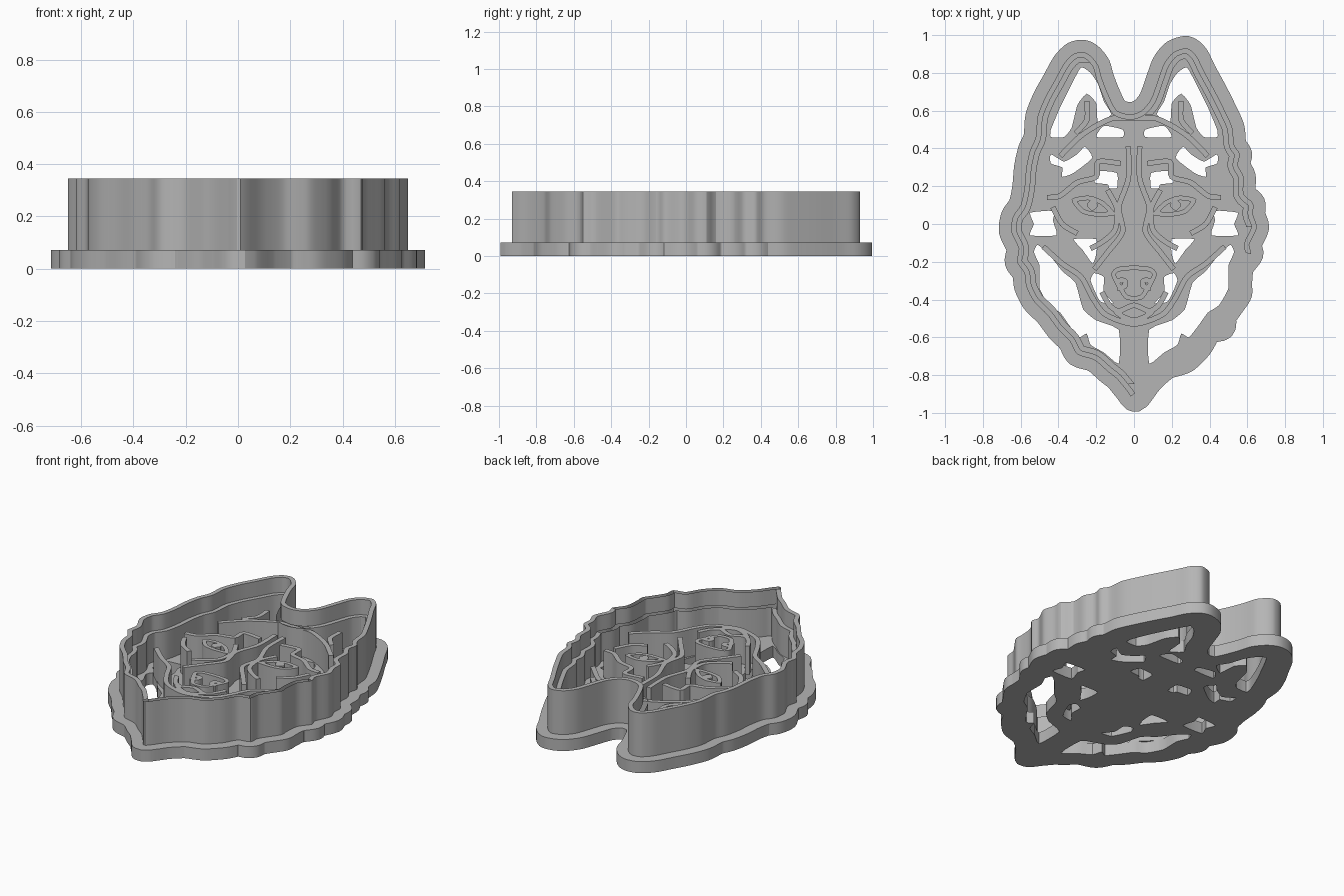
import bpy
import bmesh
from mathutils import Vector
from mathutils.geometry import intersect_point_line

# Heights of the stacked layers
BASE_TOP = 0.072
STEP_TOP = 0.25
BLADE_TOP = 0.345
STAMP_TOP = 0.24
STROKE_HALF_WIDTH = 0.014

default_cube = bpy.data.objects.get("Cube")
if default_cube:
    bpy.data.objects.remove(default_cube, do_unlink=True)

grey = bpy.data.materials.new("plain grey")
grey.use_nodes = True
grey.diffuse_color = (0.46, 0.46, 0.46, 1)
grey.node_tree.nodes["Principled BSDF"].inputs["Base Color"].default_value = grey.diffuse_color


def points(pairs):
    """Turn pairs of hundredths into vectors."""
    return [Vector((x, y)) / 100 for x, y in pairs]


def mirrored(path):
    return [Vector((-p.x, p.y)) for p in path]


def smooth(path, closed, steps=4, tension=0.4):
    """Run a cardinal spline through the points."""
    count = len(path)
    result = []
    for i in range(count if closed else count - 1):
        if closed:
            before, start, end, after = (path[(i + k) % count] for k in (-1, 0, 1, 2))
        else:
            before, start = path[max(i - 1, 0)], path[i]
            end, after = path[i + 1], path[min(i + 2, count - 1)]
        leave, arrive = (end - before) * tension, (after - start) * tension
        for s in range(steps):
            t = s / steps
            rise = t * t * (3 - 2 * t)
            result.append(start * (1 - rise) + end * rise
                          + leave * t * (1 - t) ** 2 - arrive * t * t * (1 - t))
    if not closed:
        result.append(path[-1].copy())
    return result


def distance_to_loop(point, loop):
    best = 10.0
    for i, end in enumerate(loop):
        start = loop[i - 1]
        foot, t = intersect_point_line(point, start, end)
        nearest = start.lerp(end, min(max(t, 0), 1))
        best = min(best, (point - nearest).length)
    return best


def offset(loop, amount):
    """Round-cornered parallel of a clockwise loop, outward when positive."""
    normals = []
    for i, start in enumerate(loop):
        run = loop[(i + 1) % len(loop)] - start
        normals.append(Vector((-run.y, run.x)).normalized())
    raw = []
    for i, start in enumerate(loop):
        end = loop[(i + 1) % len(loop)]
        raw.append(start + (normals[i - 1] + normals[i]).normalized() * amount)
        raw.append((start + end) / 2 + normals[i] * amount)
    return [p for p in raw if distance_to_loop(p, loop) > abs(amount) - 0.002]


def prism(name, loops, bottom, top):
    """Fill nested flat loops and raise them into a solid."""
    curve = bpy.data.curves.new(name, "CURVE")
    curve.dimensions = "2D"
    curve.fill_mode = "BOTH"
    curve.extrude = (top - bottom) / 2
    for loop in loops:
        spline = curve.splines.new("POLY")
        spline.points.add(len(loop) - 1)
        for target, p in zip(spline.points, loop):
            target.co = (p.x, p.y, 0, 1)
        spline.use_cyclic_u = True
    helper = bpy.data.objects.new(name + " helper", curve)
    bpy.context.collection.objects.link(helper)
    graph = bpy.context.evaluated_depsgraph_get()
    mesh = bpy.data.meshes.new_from_object(helper.evaluated_get(graph))
    bpy.data.objects.remove(helper, do_unlink=True)
    bm = bmesh.new()
    bm.from_mesh(mesh)
    bmesh.ops.translate(bm, verts=bm.verts, vec=(0, 0, (top + bottom) / 2))
    bmesh.ops.remove_doubles(bm, verts=bm.verts, dist=0.0002)
    bmesh.ops.recalc_face_normals(bm, faces=bm.faces)
    bm.to_mesh(mesh)
    bm.free()
    mesh.name = name
    mesh.materials.clear()
    mesh.materials.append(grey)
    part = bpy.data.objects.new(name, mesh)
    bpy.context.collection.objects.link(part)
    bpy.ops.object.select_all(action="DESELECT")
    part.select_set(True)
    bpy.context.view_layer.objects.active = part
    bpy.ops.object.shade_smooth_by_angle(angle=0.5)
    return part


def stroke(name, path):
    """Thin upright ridge that follows an open path."""
    line = smooth(path, False, 5)
    left, right = [], []
    for i, p in enumerate(line):
        run = (line[min(i + 1, len(line) - 1)] - line[max(i - 1, 0)]).normalized()
        side = Vector((-run.y, run.x)) * STROKE_HALF_WIDTH
        left.append(p + side)
        right.append(p - side)
    prism(name, [left + right[::-1]], BASE_TOP - 0.01, STAMP_TOP)


def ring(name, path):
    """Closed ridge, given clockwise."""
    loop = smooth(path, True, 5)
    prism(name, [loop, offset(loop, -0.024)], BASE_TOP - 0.01, STAMP_TOP)


# Head silhouette, clockwise from the notch between the ears
right_outline = points([
    (-2, 58), (4, 60), (9, 66), (13, 77), (16, 85), (21, 91), (28, 93), (33, 89),
    (37, 81), (43, 70), (48, 60), (52, 51), (53, 42), (56, 37), (55, 31), (58, 25),
    (58, 16), (63, 11), (63, 5), (65, -2), (61, -11), (62, -16), (57, -23),
    (56, -32), (56, -37), (52, -43), (48, -49), (47, -55), (40, -57), (35, -65),
    (28, -72), (23, -74), (17, -76), (9, -83), (1, -93)])
left_outline = points([
    (-4, -88), (-9, -82), (-14, -78), (-21, -72), (-30, -69), (-34, -62), (-40, -56),
    (-46, -48), (-53, -41), (-57, -33), (-58, -26), (-62, -20), (-61, -13), (-65, -4),
    (-64, 4), (-60, 10), (-58, 19), (-57, 30), (-55, 39), (-52, 46), (-51, 57),
    (-47, 67), (-42, 76), (-37, 85), (-32, 90), (-27, 91), (-23, 89), (-19, 84),
    (-17, 77), (-13, 67), (-9, 60)])
outline = smooth(right_outline + left_outline, True, 4)

# Openings through the base, one side only
openings = {
    "ear": [(28, 83), (33, 74), (39, 62), (44, 50), (44, 46), (37, 46), (33, 51), (30, 63),
            (25, 69), (20, 64), (19, 53), (12, 58), (16, 65), (19, 74), (23, 80)],
    "forehead": [(6, 50), (16, 52), (20, 46), (6, 46)],
    "temple": [(22, 35), (26, 41), (30, 37), (37, 33), (44, 37), (44, 32), (38, 30),
               (38, 25), (32, 27)],
    "brow": [(9, 27), (19, 28), (21, 22), (14, 21), (13, 19), (9, 19)],
    "side": [(42, 7), (55, 6), (53, 0), (55, -6), (41, -6), (43, 2)],
    "under eye": [(20, -8), (32, -8), (27, -14), (22, -21), (20, -16)],
    "muzzle": [(16, -28), (21, -26), (23, -30), (18, -41), (11, -42), (16, -36)],
    "cheek": [(8, -56), (8, -74), (16, -68), (23, -64), (25, -58), (29, -60), (34, -54),
              (39, -47), (45, -43), (50, -34), (50, -22), (53, -15), (51, -11), (45, -16),
              (38, -25), (31, -31), (27, -45), (20, -51)],
}
holes = []
for pairs in openings.values():
    hole = smooth(points(pairs), True, 3, 0.25)
    holes += [hole, mirrored(hole)]

# Base flange and the stepped outer wall
prism("base_plate", [offset(outline, 0.065)] + holes, 0, BASE_TOP)
prism("wall_lower_step", [outline, offset(outline, -0.055)], BASE_TOP, STEP_TOP)
prism("wall_blade", [outline, offset(outline, -0.028)], STEP_TOP, BLADE_TOP)

# Face ridges; a path that starts on the centre line is joined to its mirror
ridges = {
    "crown_arc": [(0, 56), (11, 56), (20, 52), (29, 46), (39, 36)],
    "inner_ear": [(25, 65), (25, 55), (31, 48)],
    "nose_bridge": [(3, 41), (3, 24), (8, 9), (6, -4), (14, -15), (21, -24)],
    "brow": [(7, 32), (19, 33), (20, 25), (30, 22), (39, 15), (46, 14)],
    "muzzle_fold": [(14, 18), (9, 8), (10, -3), (16, -9), (23, -13)],
    "eye_fold": [(43, 9), (38, 0), (30, -5)],
    "jaw": [(0, -53), (15, -48), (22, -39), (28, -28), (38, -21), (48, -12)],
    "mouth": [(0, -43), (8, -46), (13, -43), (17, -36)],
    "lower_lip": [(0, -51), (6, -49), (10, -46)],
    "nostril": [(10, -30), (5, -30), (5, -33), (9, -34)],
}
for name, pairs in ridges.items():
    path = points(pairs)
    if path[0].x == 0:
        stroke(name, mirrored(path)[:0:-1] + path)
    else:
        stroke(name + "_left", path)
        stroke(name + "_right", mirrored(path))

# Nose outline
nose_half = points([(0, -22), (9, -23), (12, -27), (8, -35), (4, -40)])
ring("nose", nose_half + mirrored(nose_half)[:0:-1])

# Almond eyes with solid pupils
eye = points([(10, 5), (16, 12), (24, 15), (33, 13), (28, 6), (20, 4)])
pupil = smooth(points([(22, 13), (25, 10), (22, 7), (19, 10)]), True, 5)
ring("eye_left", eye)
ring("eye_right", mirrored(eye)[::-1])
prism("pupil_left", [pupil], BASE_TOP - 0.01, STAMP_TOP)
prism("pupil_right", [mirrored(pupil)], BASE_TOP - 0.01, STAMP_TOP)
